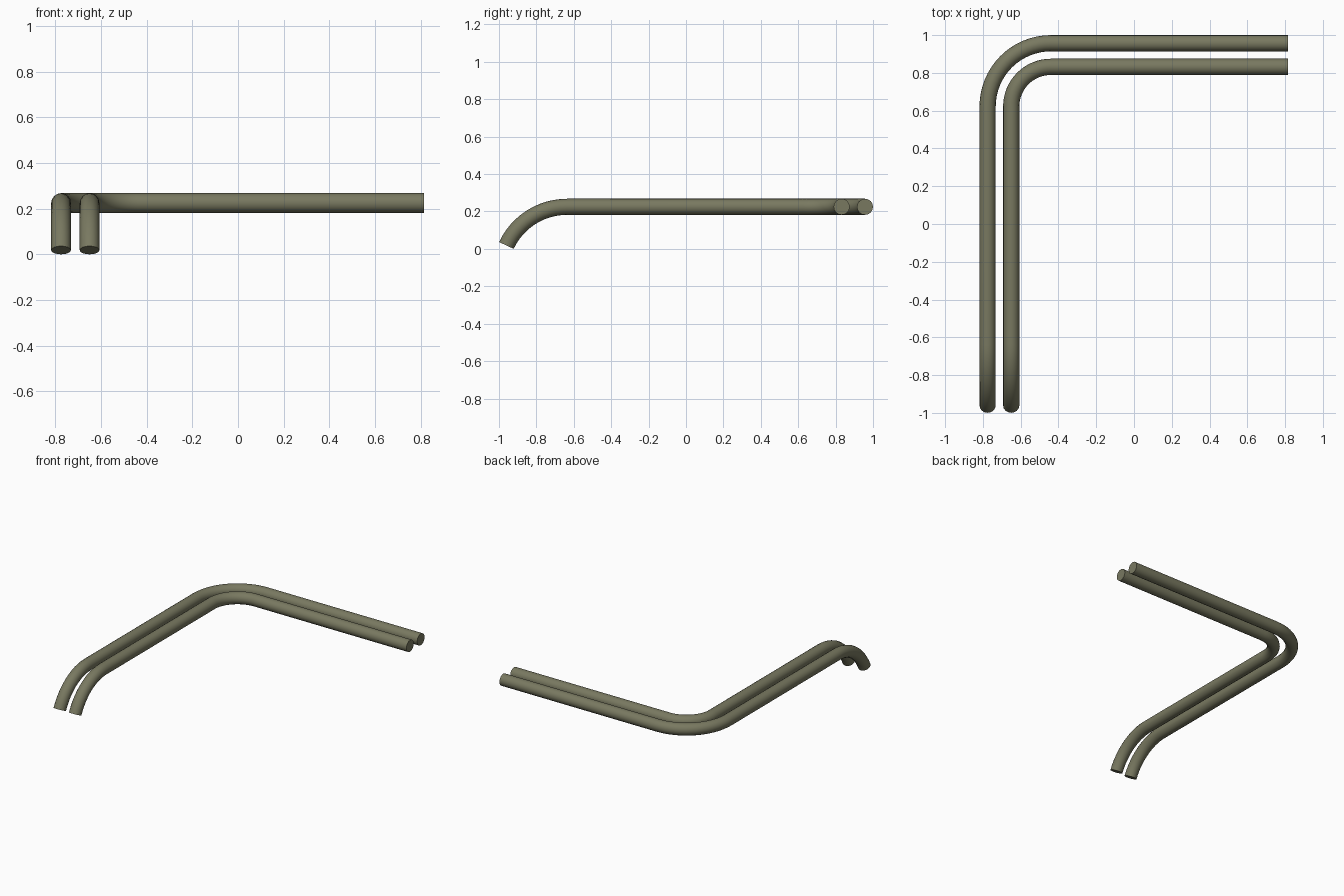
import bpy, bmesh, math
from mathutils import Vector

if "Cube" in bpy.data.objects:
    bpy.data.objects.remove(bpy.data.objects["Cube"])

SIDES, R, Z = 16, 0.043, 0.225
CX, CY = -0.44, 0.622            # shared centre of the corner bends
DROP_R, DROP_A, DROP_Y = 0.358, math.radians(65), -0.636

mat = bpy.data.materials.new("olive grey")
mat.diffuse_color = (0.19, 0.19, 0.118, 1)
mat.use_nodes = True
mat.node_tree.nodes["Principled BSDF"].inputs["Base Color"].default_value = mat.diffuse_color


def pipe_path(bend):
    """List of (point, tangent, side) from the drooping end to the straight end."""
    path = []
    x = CX - bend
    # downturned front end
    for i in range(13):
        a = DROP_A * (1 - i / 12)
        p = Vector((x, DROP_Y - DROP_R * math.sin(a), Z - DROP_R * (1 - math.cos(a))))
        path.append((p, Vector((0, math.cos(a), math.sin(a))), Vector((1, 0, 0))))
    # quarter-turn corner
    for i in range(17):
        a = math.pi / 2 * i / 16
        p = Vector((CX - bend * math.cos(a), CY + bend * math.sin(a), Z))
        path.append((p, Vector((math.sin(a), math.cos(a), 0)),
                     Vector((math.cos(a), -math.sin(a), 0))))
    # straight end
    path.append((Vector((0.815, CY + bend, Z)), Vector((1, 0, 0)), Vector((0, -1, 0))))
    return path


def make_pipe(name, bend):
    bm = bmesh.new()
    rings = []
    for p, t, side in pipe_path(bend):
        up = side.cross(t)
        rings.append([bm.verts.new(p + R * (math.cos(k) * side + math.sin(k) * up))
                      for k in (2 * math.pi * j / SIDES for j in range(SIDES))])
    for a, b in zip(rings, rings[1:]):
        for j in range(SIDES):
            n = (j + 1) % SIDES
            bm.faces.new((a[j], a[n], b[n], b[j]))
    # flat end caps
    bm.faces.new(rings[0])
    bm.faces.new(rings[-1])
    bmesh.ops.recalc_face_normals(bm, faces=bm.faces)
    me = bpy.data.meshes.new(name)
    bm.to_mesh(me)
    bm.free()
    me.materials.append(mat)
    ob = bpy.data.objects.new(name, me)
    bpy.context.collection.objects.link(ob)
    bpy.ops.object.select_all(action='DESELECT')
    ob.select_set(True)
    bpy.context.view_layer.objects.active = ob
    bpy.ops.object.shade_smooth_by_angle(angle=math.radians(40))


make_pipe("outer_pipe", 0.335)
make_pipe("inner_pipe", 0.21)
